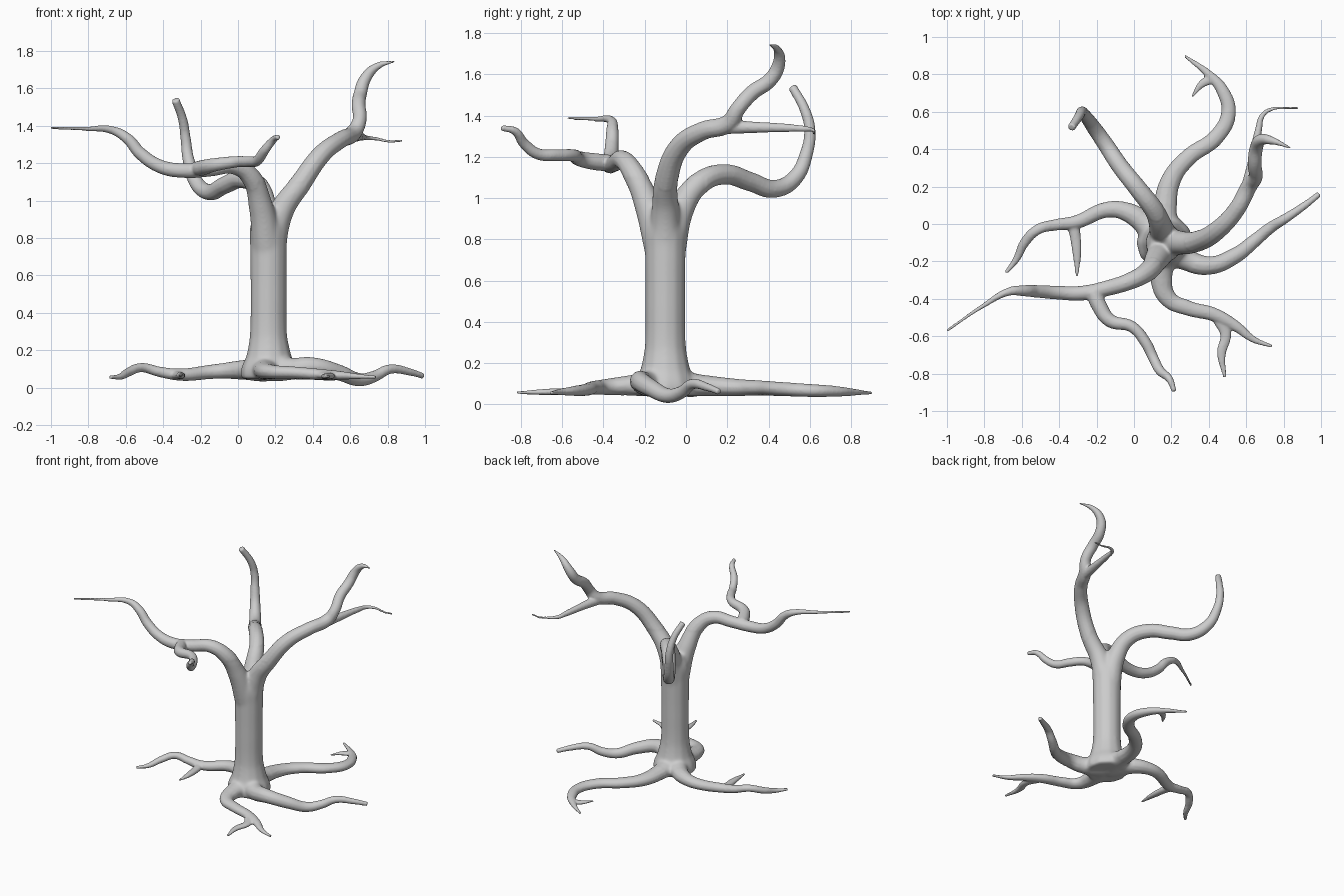
import bpy

parts = []


def limb(name, pts, flat=1.0):
    """Round tapering tube through (x, y, z, radius) points; flat squashes it about z = 0.06."""
    cu = bpy.data.curves.new(name, 'CURVE')
    cu.dimensions = '3D'
    cu.bevel_depth = 1.0
    cu.bevel_resolution = 4
    cu.resolution_u = 8
    cu.use_fill_caps = True
    sp = cu.splines.new('BEZIER')
    sp.radius_interpolation = 'CARDINAL'
    sp.bezier_points.add(len(pts) - 1)
    for bp, (x, y, z, r) in zip(sp.bezier_points, pts):
        bp.co = (x, y, z)
        bp.radius = r
        bp.handle_left_type = bp.handle_right_type = 'AUTO'
    ob = bpy.data.objects.new(name, cu)
    ob.scale.z = flat
    ob.location.z = 0.06 * (1 - flat)
    bpy.context.collection.objects.link(ob)
    parts.append(ob)


# trunk with flared foot
limb("trunk", [(.165, -.10, .045, .15), (.165, -.10, .10, .15), (.165, -.10, .16, .125),
               (.163, -.10, .27, .102), (.163, -.10, .5, .098), (.163, -.10, .75, .10),
               (.163, -.10, .86, .10), (.163, -.10, .94, .075)])

# right branch and its fork
limb("right_branch", [(.165, -.10, .72, .085), (.23, -.10, .94, .069), (.33, -.095, 1.085, .058),
                      (.45, -.03, 1.25, .051), (.55, .08, 1.325, .046), (.62, .21, 1.365, .044),
                      (.65, .25, 1.43, .038), (.645, .32, 1.51, .038), (.655, .41, 1.575, .036),
                      (.68, .45, 1.65, .032), (.74, .445, 1.715, .021), (.84, .405, 1.745, .006)])
limb("right_branch_fork", [(.60, .16, 1.345, .036), (.635, .33, 1.343, .028), (.665, .50, 1.34, .02),
                           (.69, .585, 1.335, .014), (.74, .615, 1.33, .010), (.81, .62, 1.316, .008),
                           (.88, .62, 1.32, .007)])

# left branch and its fork
limb("left_branch", [(.16, -.11, .72, .085), (.12, -.19, .98, .066), (.065, -.26, 1.13, .053),
                     (-.02, -.305, 1.185, .046), (-.15, -.345, 1.17, .042), (-.28, -.37, 1.16, .04),
                     (-.41, -.367, 1.18, .037), (-.52, -.36, 1.25, .034), (-.59, -.357, 1.33, .03),
                     (-.67, -.362, 1.375, .022), (-.81, -.44, 1.383, .012), (-1.0, -.57, 1.388, .008)])
limb("left_branch_fork", [(-.22, -.36, 1.17, .04), (-.19, -.43, 1.175, .042), (-.13, -.515, 1.19, .037),
                          (-.01, -.55, 1.207, .031), (.06, -.63, 1.208, .03), (.105, -.72, 1.215, .028),
                          (.14, -.785, 1.265, .026), (.19, -.83, 1.325, .02), (.215, -.895, 1.34, .014)])

# back branch
limb("back_branch", [(.16, -.09, .72, .085), (.145, -.02, .96, .067), (.11, .07, 1.075, .055),
                     (.02, .19, 1.115, .05), (-.075, .31, 1.08, .047), (-.155, .43, 1.045, .044),
                     (-.225, .53, 1.10, .039), (-.265, .585, 1.22, .032), (-.28, .60, 1.33, .028),
                     (-.295, .575, 1.43, .025), (-.335, .515, 1.54, .022)])

# right root
limb("right_root", [(.17, -.12, .11, .078), (.28, -.19, .10, .062), (.40, -.222, .112, .05),
                    (.54, -.17, .08, .043), (.65, -.085, .042, .036), (.73, -.02, .06, .031),
                    (.81, .03, .098, .026), (.92, .105, .083, .02), (.99, .16, .062, .016)])

# back root with twig
limb("back_root", [(.165, -.08, .115, .085), (.165, .08, .10, .066), (.20, .24, .088, .053),
                   (.29, .355, .085, .046), (.44, .465, .078, .043), (.505, .59, .07, .04),
                   (.475, .71, .065, .034), (.40, .80, .06, .023), (.27, .90, .055, .009)], .8)
limb("back_root_twig", [(.43, .78, .062, .026), (.365, .75, .06, .022), (.31, .68, .057, .008)], .6)

# left root with twig
limb("left_root", [(.15, -.10, .11, .085), (.06, .0, .10, .066), (-.04, .065, .095, .051),
                   (-.14, .077, .087, .043), (-.31, .01, .07, .037), (-.42, -.005, .087, .031),
                   (-.515, -.03, .112, .028), (-.585, -.10, .085, .026), (-.63, -.19, .058, .019),
                   (-.685, -.26, .055, .011)], .9)
limb("left_root_twig", [(-.33, .01, .068, .034), (-.315, -.06, .066, .03), (-.305, -.16, .066, .024),
                        (-.305, -.28, .067, .009)], .7)

# front root with twig
limb("front_root", [(.165, -.12, .115, .085), (.145, -.27, .10, .064), (.18, -.395, .09, .048),
                    (.29, -.45, .086, .041), (.43, -.485, .074, .037), (.55, -.55, .066, .029),
                    (.635, -.615, .06, .019), (.74, -.655, .055, .01)], .8)
limb("front_root_twig", [(.45, -.50, .07, .036), (.49, -.59, .063, .03), (.468, -.69, .06, .025),
                         (.486, -.82, .055, .011)], .6)

# merge the limbs into one continuous skin
bpy.ops.object.select_all(action='DESELECT')
for ob in parts:
    ob.select_set(True)
bpy.context.view_layer.objects.active = parts[0]
bpy.ops.object.convert(target='MESH')
bpy.ops.object.join()
tree = bpy.context.view_layer.objects.active
tree.name = "bare_tree"
rm = tree.modifiers.new("fuse", 'REMESH')
rm.mode = 'VOXEL'
rm.voxel_size = 0.007
rm.use_smooth_shade = True
bpy.ops.object.modifier_apply(modifier="fuse")

# blend the crotch and foot strongly, the thin limbs only lightly
core = tree.vertex_groups.new(name="core")
core.add([v.index for v in tree.data.vertices
          if (v.co.x - .165) ** 2 + (v.co.y + .10) ** 2 < .04 and v.co.z < 1.1], 1.0, 'REPLACE')
blend = tree.modifiers.new("blend", 'SMOOTH')
blend.vertex_group = "core"
blend.iterations = 40
soft = tree.modifiers.new("soften", 'SMOOTH')
soft.iterations = 5
for m in ("blend", "soften"):
    bpy.ops.object.modifier_apply(modifier=m)
bpy.ops.object.shade_smooth()
